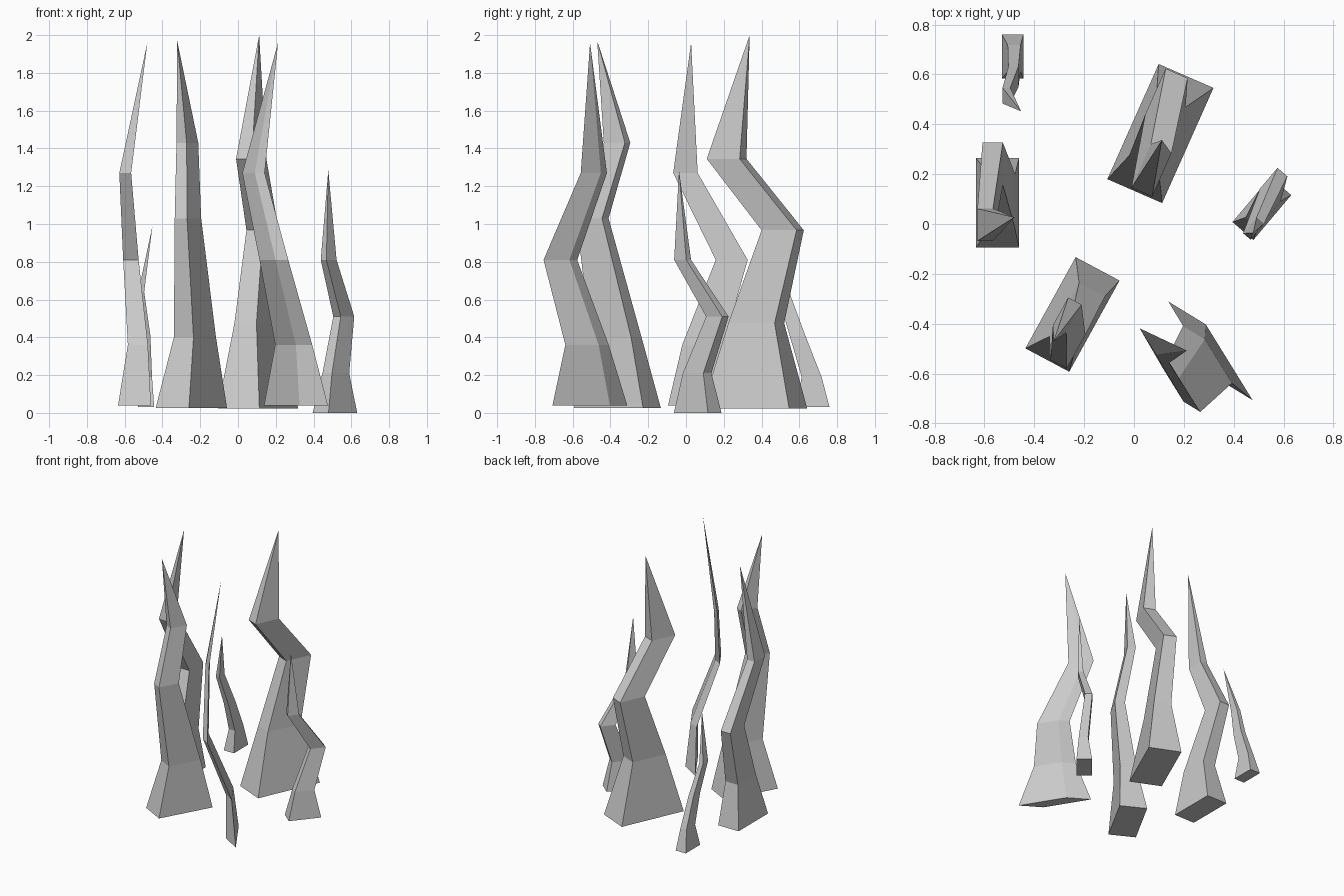
import bpy, bmesh
from mathutils import Vector


def spike(name, a, b, base, rings, tip):
    """Crooked four-sided spike: a, b are half-axes of the base rectangle,
    rings are (x, y, z, scale) cross-sections, closed by a pointed tip."""
    a, b = Vector((*a, 0)), Vector((*b, 0))
    bm = bmesh.new()
    loops = []
    for x, y, z, s in [(*base, 1.0)] + rings:
        c = Vector((x, y, z))
        loops.append([bm.verts.new(c + s * (i * a + j * b))
                      for i, j in ((-1, -1), (1, -1), (1, 1), (-1, 1))])
    bm.faces.new(loops[0])
    for lo, hi in zip(loops, loops[1:]):
        for k in range(4):
            n = (k + 1) % 4
            bm.faces.new((lo[k], lo[n], hi[n], hi[k]))
    top = bm.verts.new(tip)
    for k in range(4):
        bm.faces.new((loops[-1][k], loops[-1][(k + 1) % 4], top))
    bmesh.ops.recalc_face_normals(bm, faces=bm.faces)
    mesh = bpy.data.meshes.new(name)
    bm.to_mesh(mesh)
    bm.free()
    bpy.context.collection.objects.link(bpy.data.objects.new(name, mesh))


# Small spike at the back left
spike("back_left_spike", (.043, 0), (0, .088), (-.487, .672, .03),
      [(-.481, .665, .19, .6), (-.484, .59, .41, .47), (-.512, .515, .64, .36)],
      (-.453, .452, .99))

# Slim tall spike on the left
spike("left_spike", (.087, 0), (0, .18), (-.548, .085, .04),
      [(-.53, .09, .36, .61), (-.567, .242, .81, .47), (-.597, -.003, 1.27, .36)],
      (-.48, .027, 1.96))

# Tall spike at the front left
spike("front_left_spike", (.088, -.047), (.101, .183), (-.247, -.363, .025),
      [(-.228, -.371, .40, .59), (-.265, -.495, 1.03, .37), (-.268, -.365, 1.43, .305)],
      (-.322, -.47, 1.97))

# Tall spike at the front right
spike("front_right_spike", (.075, -.046), (-.094, .152), (.307, -.509, .04),
      [(.295, -.524, .36, .58), (.19, -.665, .81, .45), (.082, -.488, 1.27, .35)],
      (.212, -.508, 1.96))

# Largest spike at the back
spike("back_spike", (.11, -.048), (.103, .231), (.106, .363, .022),
      [(.094, .372, .475, .53), (.13, .512, .967, .40), (.07, .215, 1.345, .377)],
      (.112, .337, 2.0))

# Small spike on the right
spike("right_spike", (.042, -.036), (.076, .09), (.513, .062, 0),
      [(.518, .059, .21, .6), (.56, .166, .51, .47), (.48, -.018, .81, .355)],
      (.478, -.037, 1.285))
